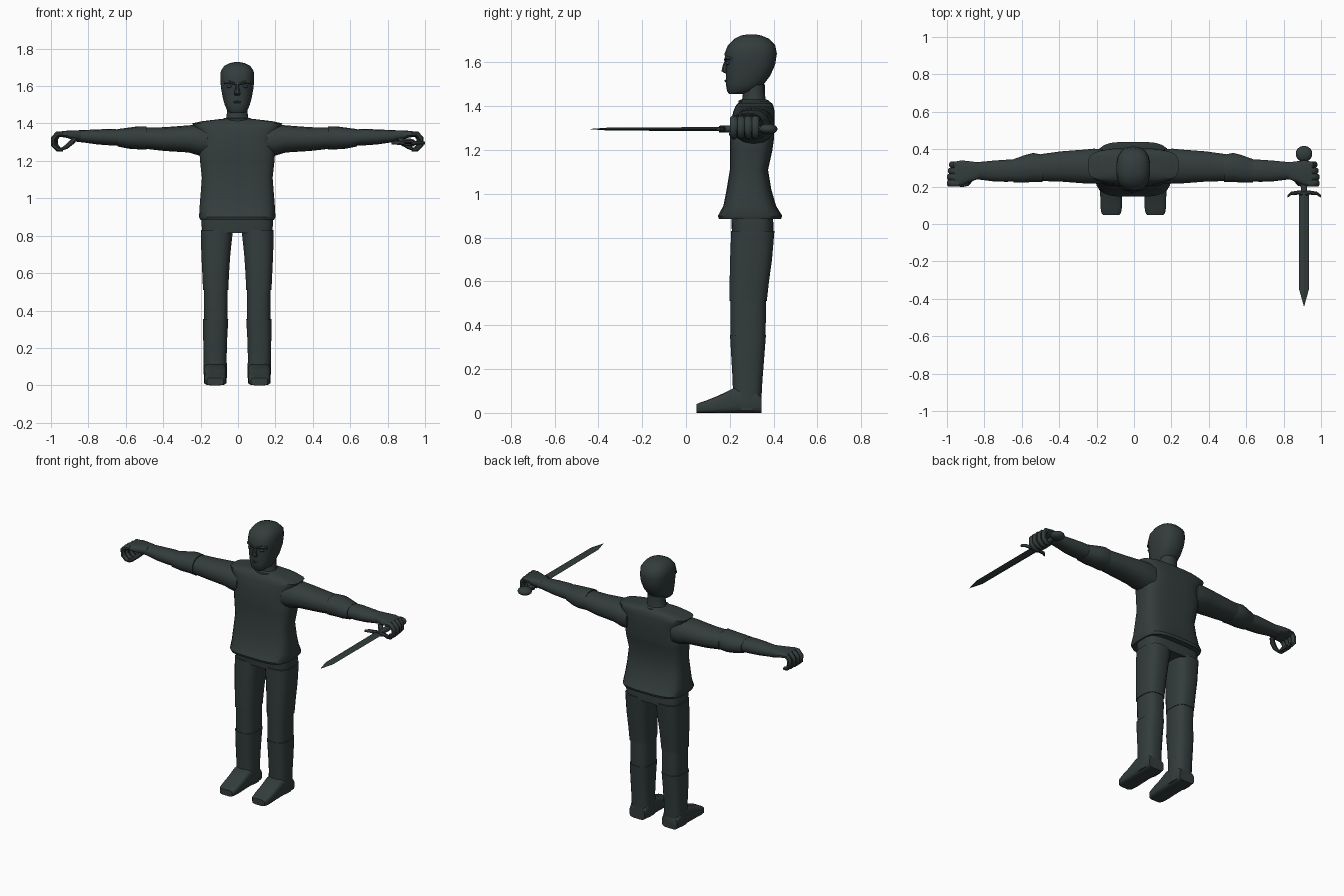
import bpy, bmesh, math
from mathutils import Vector

CX = -0.004  # body symmetry line
X, Y, Z = Vector((1, 0, 0)), Vector((0, 1, 0)), Vector((0, 0, 1))

cloth = bpy.data.materials.new("dark slate green")
cloth.diffuse_color = (0.033, 0.046, 0.045, 1)


def finish(name, bm, angle=40):
    bmesh.ops.recalc_face_normals(bm, faces=bm.faces)
    me = bpy.data.meshes.new(name)
    bm.to_mesh(me)
    bm.free()
    me.materials.append(cloth)
    ob = bpy.data.objects.new(name, me)
    bpy.context.collection.objects.link(ob)
    bpy.ops.object.select_all(action='DESELECT')
    ob.select_set(True)
    bpy.context.view_layer.objects.active = ob
    bpy.ops.object.shade_smooth_by_angle(angle=math.radians(angle))
    return ob


def loft(name, secs, side, up=None, n=14, power=2.0, mirror=1):
    """Skin superellipse sections (x, y, z, half_side, half_up); up follows the path if not given."""
    bm = bmesh.new()
    rings = []
    pts = [Vector(s[:3]) for s in secs]
    for i, s in enumerate(secs):
        tan = (pts[min(i + 1, len(pts) - 1)] - pts[max(i - 1, 0)]).normalized()
        v = up or tan.cross(side).normalized()
        ring = []
        for k in range(n):
            t = 2 * math.pi * (k + 0.5) / n
            c, d = math.cos(t), math.sin(t)
            a = math.copysign(abs(c) ** (2 / power), c) * s[3]
            b = math.copysign(abs(d) ** (2 / power), d) * s[4]
            p = pts[i] + side * a + v * b
            ring.append(bm.verts.new((CX + p.x * mirror, p.y, p.z)))
        rings.append(ring)
    for r, q in zip(rings, rings[1:]):
        for k in range(n):
            bm.faces.new((r[k], r[(k + 1) % n], q[(k + 1) % n], q[k]))
    bm.faces.new(rings[0])
    bm.faces.new(rings[-1])
    return finish(name, bm)


def upright(name, rows, x=0, **kw):
    """Loft up z from rows (z, y_front, y_back, half_width)."""
    return loft(name, [(x, (f + b) / 2, z, w, (b - f) / 2) for z, f, b, w in rows], X, Y, **kw)


def ball(name, centre, radii, mirror=1):
    bm = bmesh.new()
    bmesh.ops.create_uvsphere(bm, u_segments=14, v_segments=8, radius=1)
    for v in bm.verts:
        p = [centre[i] + v.co[i] * radii[i] for i in range(3)]
        v.co = (CX + p[0] * mirror, p[1], p[2])
    return finish(name, bm)


# Head, neck and collar
upright("head", [(1.455, .197, .25, .035), (1.47, .187, .315, .055), (1.50, .182, .355, .068),
                 (1.54, .182, .385, .079), (1.59, .182, .407, .088), (1.64, .176, .415, .092),
                 (1.68, .192, .407, .089), (1.708, .22, .38, .07), (1.723, .25, .345, .04),
                 (1.728, .28, .32, .015)], n=18, power=2.5)
upright("neck", [(1.38, .25, .38, .08), (1.42, .255, .365, .062), (1.46, .26, .36, .056),
                 (1.50, .26, .36, .056)])
upright("collar", [(1.39, .235, .39, .10), (1.425, .24, .38, .08), (1.43, .25, .37, .066)])

# Face
loft("nose", [(0, .187, 1.615, .008, .008), (0, .178, 1.585, .012, .012),
              (0, .176, 1.56, .019, .015), (0, .186, 1.55, .014, .008)], X, Y, n=8)
loft("mouth", [(-.032, .194, 1.512, .006, .004), (0, .184, 1.516, .008, .007),
               (.032, .194, 1.512, .006, .004)], Y, Z, n=8)
for m in (-1, 1):
    loft("brow", [(.012, .182, 1.612, .008, .007), (.045, .186, 1.622, .009, .009),
                  (.072, .206, 1.617, .007, .006)], Y, Z, n=8, mirror=m)
    ball("eye", (.042, .192, 1.598), (.015, .012, .008), m)

# Tunic with flared hem and shoulder caps
upright("tunic", [(.885, .15, .435, .198), (.90, .145, .44, .205), (.945, .17, .412, .203),
                  (1.02, .185, .39, .197), (1.11, .20, .375, .19), (1.20, .20, .395, .20),
                  (1.25, .20, .402, .203), (1.32, .205, .405, .185), (1.375, .215, .405, .228),
                  (1.40, .225, .40, .243), (1.412, .235, .395, .19), (1.425, .26, .375, .08)],
        n=24, power=3.6)
upright("hips", [(.815, .21, .40, .188), (.86, .207, .40, .192), (.92, .205, .395, .19)],
        n=20, power=4)

for m in (-1, 1):
    # Leg: thigh, knee and boot overlap with small steps
    def leg_part(name, rows):
        loft(name, [((i + o) / 2, (f + b) / 2, z, (o - i) / 2, (b - f) / 2)
                    for z, f, b, i, o in rows], X, Y, power=2.9, n=16, mirror=m)
    leg_part("thigh", [(.51, .197, .37, .047, .184), (.60, .198, .38, .043, .188),
                       (.70, .20, .394, .036, .193), (.83, .205, .405, .022, .196)])
    leg_part("knee", [(.35, .203, .363, .05, .178), (.43, .203, .366, .05, .179),
                      (.515, .201, .366, .05, .18)])
    leg_part("boot_shaft", [(.01, .215, .343, .057, .178), (.06, .214, .345, .054, .18),
                            (.15, .212, .35, .056, .18), (.25, .206, .358, .053, .183),
                            (.355, .20, .366, .047, .184)])
    loft("foot", [(.118, y, h / 2, w, h / 2) for y, h, w in
                  ((.345, .07, .055), (.32, .10, .061), (.22, .115, .061), (.15, .08, .059),
                   (.09, .056, .058), (.06, .046, .053), (.048, .04, .044))],
         X, Z, n=16, power=4.5, mirror=m)

    # Arm: rows are (x, y_front, y_back, z_low, z_high)
    def arm_part(name, rows):
        loft(name, [(x, (f + b) / 2, (l + h) / 2, (b - f) / 2, (h - l) / 2)
                    for x, f, b, l, h in rows], Y, Z, power=2.2, mirror=m)
    arm_part("upper_sleeve", [(.16, .215, .40, 1.225, 1.39), (.21, .213, .405, 1.23, 1.393),
                              (.26, .215, .40, 1.245, 1.39), (.39, .225, .39, 1.253, 1.38),
                              (.495, .228, .375, 1.265, 1.378)])
    arm_part("elbow_guard", [(.485, .222, .372, 1.26, 1.385), (.535, .223, .382, 1.262, 1.384),
                             (.58, .22, .37, 1.265, 1.378), (.64, .22, .348, 1.277, 1.37)])
    arm_part("forearm", [(.60, .228, .345, 1.28, 1.366), (.68, .224, .345, 1.283, 1.371),
                         (.75, .227, .34, 1.288, 1.368), (.82, .236, .333, 1.298, 1.365),
                         (.86, .24, .333, 1.302, 1.363)])

    # Hand curled into an open grip
    loft("palm", [(.83, .285, 1.335, .045, .028), (.88, .279, 1.338, .058, .025),
                  (.92, .273, 1.343, .068, .018), (.955, .268, 1.342, .066, .014)],
         Y, Z, n=16, power=3, mirror=m)
    for i in range(4):
        y, r = .218 + .033 * i, 1 - .12 * max(0, i - 1)
        loft("finger", [(.93, y, 1.344, .018, .014), (.93 + .032 * r, y, 1.343, .018, .016),
                        (.93 + .054 * r, y, 1.32, .018, .015), (.93 + .054 * r, y, 1.285, .017, .014),
                        (.93 + .03 * r, y, 1.262, .016, .013), (.932, y, 1.258, .012, .01)],
             Y, n=8, mirror=m)
    loft("thumb", [(.865, .25, 1.322, .025, .016), (.885, .222, 1.30, .019, .015),
                   (.915, .212, 1.274, .016, .013), (.938, .212, 1.262, .010, .008)],
         Y, n=8, mirror=m)

# Sword held forward in one hand
SX, SZ = .913, 1.296
ball("pommel", (SX, .375, SZ), (.045, .043, .024))
loft("grip", [(SX, .15, SZ, .017, .015), (SX, .25, SZ, .019, .017), (SX, .36, SZ, .015, .014)],
     X, Z, n=10)
loft("guard", [(SX + dx, y, SZ, r, r) for dx, y, r in
               ((-.088, .148, .008), (-.07, .163, .010), (-.03, .168, .012), (0, .165, .018),
                (.03, .168, .012), (.07, .163, .010), (.091, .148, .008))], Y, Z, n=8)
blade = bmesh.new()
rows = []
for y, w, t in ((.165, .028, .009), (-.35, .026, .007), (-.44, .001, .0005)):
    rows.append([blade.verts.new((CX + SX + a * w, y, SZ + b * t))
                 for a, b in ((1, 0), (0, 1), (-1, 0), (0, -1))])
for r, q in zip(rows, rows[1:]):
    for k in range(4):
        blade.faces.new((r[k], r[(k + 1) % 4], q[(k + 1) % 4], q[k]))
blade.faces.new(rows[0])
blade.faces.new(rows[-1])
finish("blade", blade, 15)
